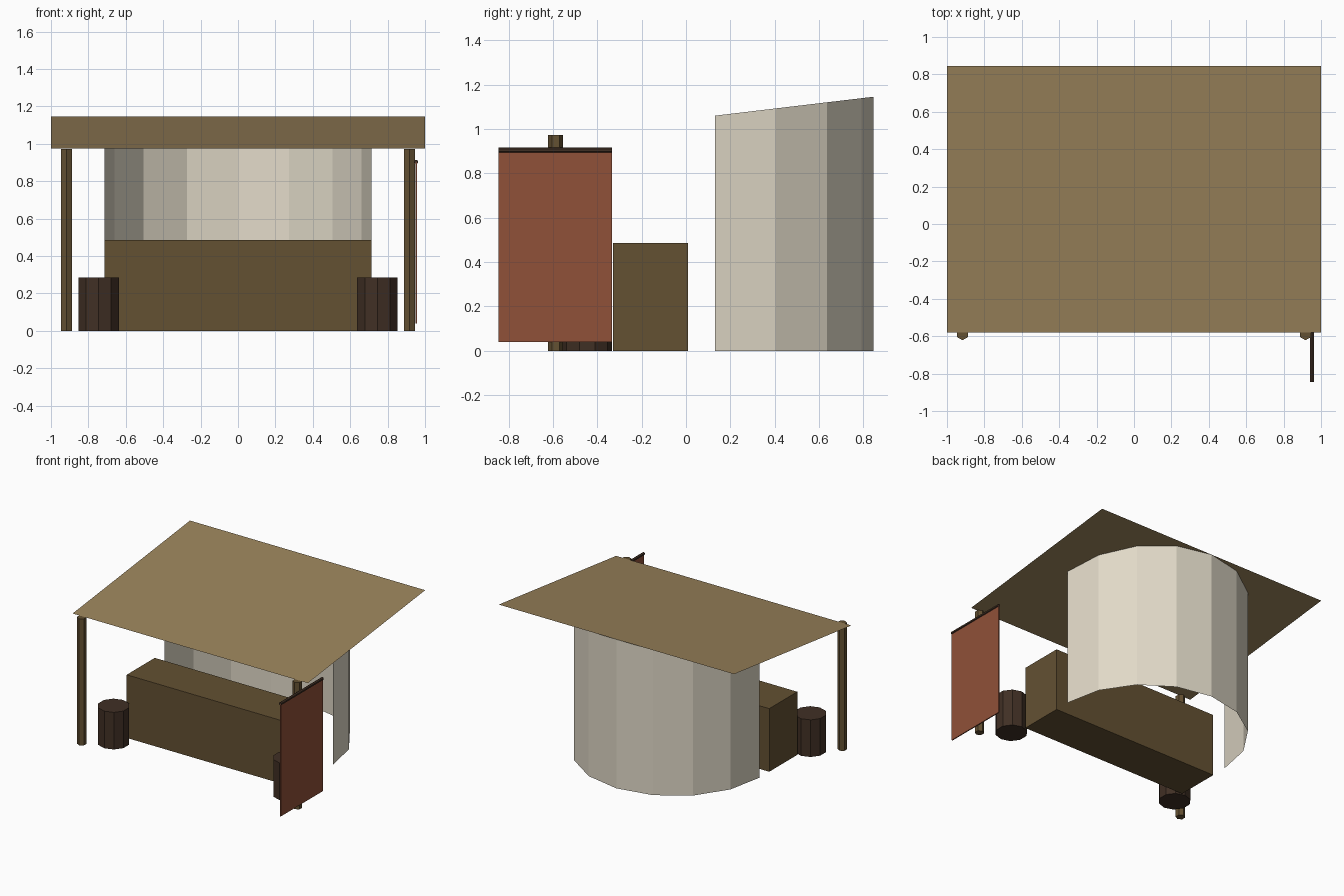
import bpy, bmesh
from math import sin, cos, pi, radians

if "Cube" in bpy.data.objects:
    bpy.data.objects.remove(bpy.data.objects["Cube"])


def material(name, rgb):
    m = bpy.data.materials.new(name)
    m.diffuse_color = (*[c ** 2.2 for c in rgb], 1)
    m.use_nodes = True
    m.node_tree.nodes["Principled BSDF"].inputs["Base Color"].default_value = m.diffuse_color
    return m


THATCH = material("thatch", (0.60, 0.51, 0.36))
PLASTER = material("plaster", (0.88, 0.85, 0.78))
WOOD = material("wood", (0.39, 0.32, 0.21))
DARK = material("dark_wood", (0.26, 0.20, 0.16))
CLOTH = material("red_cloth", (0.56, 0.32, 0.23))

SLOPE = 0.17 / 1.425


def roof_z(y):
    return 0.975 + (y + 0.58) * SLOPE


def mesh_object(name, verts, faces, mat):
    me = bpy.data.meshes.new(name)
    me.from_pydata(verts, [], faces)
    me.materials.append(mat)
    ob = bpy.data.objects.new(name, me)
    bpy.context.collection.objects.link(ob)
    return ob


def box(name, lo, hi, mat):
    bpy.ops.mesh.primitive_cube_add(size=1, location=[(a + b) / 2 for a, b in zip(lo, hi)])
    ob = bpy.context.object
    ob.name = name
    ob.scale = [b - a for a, b in zip(lo, hi)]
    ob.data.materials.append(mat)


def cylinder(name, sides, r, length, loc, mat, rot=(0, 0, 0)):
    bpy.ops.mesh.primitive_cylinder_add(vertices=sides, radius=r, depth=length, location=loc, rotation=rot)
    ob = bpy.context.object
    ob.name = name
    ob.data.materials.append(mat)


# Single-sheet sloping roof
y0, y1 = -0.58, 0.845
mesh_object("roof", [(-1, y0, roof_z(y0)), (1, y0, roof_z(y0)),
                     (1, y1, roof_z(y1)), (-1, y1, roof_z(y1))], [(0, 1, 2, 3)], THATCH)

# Half-round back wall, cut along the roof slope
R, N, CY = 0.715, 8, 0.13
ring = [(R * cos(pi * i / N), CY + R * sin(pi * i / N)) for i in range(N + 1)]
verts = [(x, y, 0) for x, y in ring] + [(x, y, roof_z(y)) for x, y in ring]
mesh_object("back_wall", verts,
            [(i, i + 1, i + N + 2, i + N + 1) for i in range(N)], PLASTER)

# Counter
box("counter", (-0.715, -0.33, 0), (0.715, 0.01, 0.485), WOOD)

# Front posts and barrels
for side, s in (("left", -1), ("right", 1)):
    cylinder(side + "_post", 6, 0.0335, 0.973, (s * 0.917, -0.588, 0.4865), WOOD)
    cylinder(side + "_barrel", 10, 0.1135, 0.285, (s * 0.745, -0.446, 0.1425), DARK)

# Hanging banner on its rod
box("banner", (0.948, -0.845, 0.04), (0.956, -0.333, 0.9), CLOTH)
cylinder("banner_rod", 6, 0.0115, 0.512, (0.952, -0.589, 0.904), DARK, (radians(90), 0, 0))
